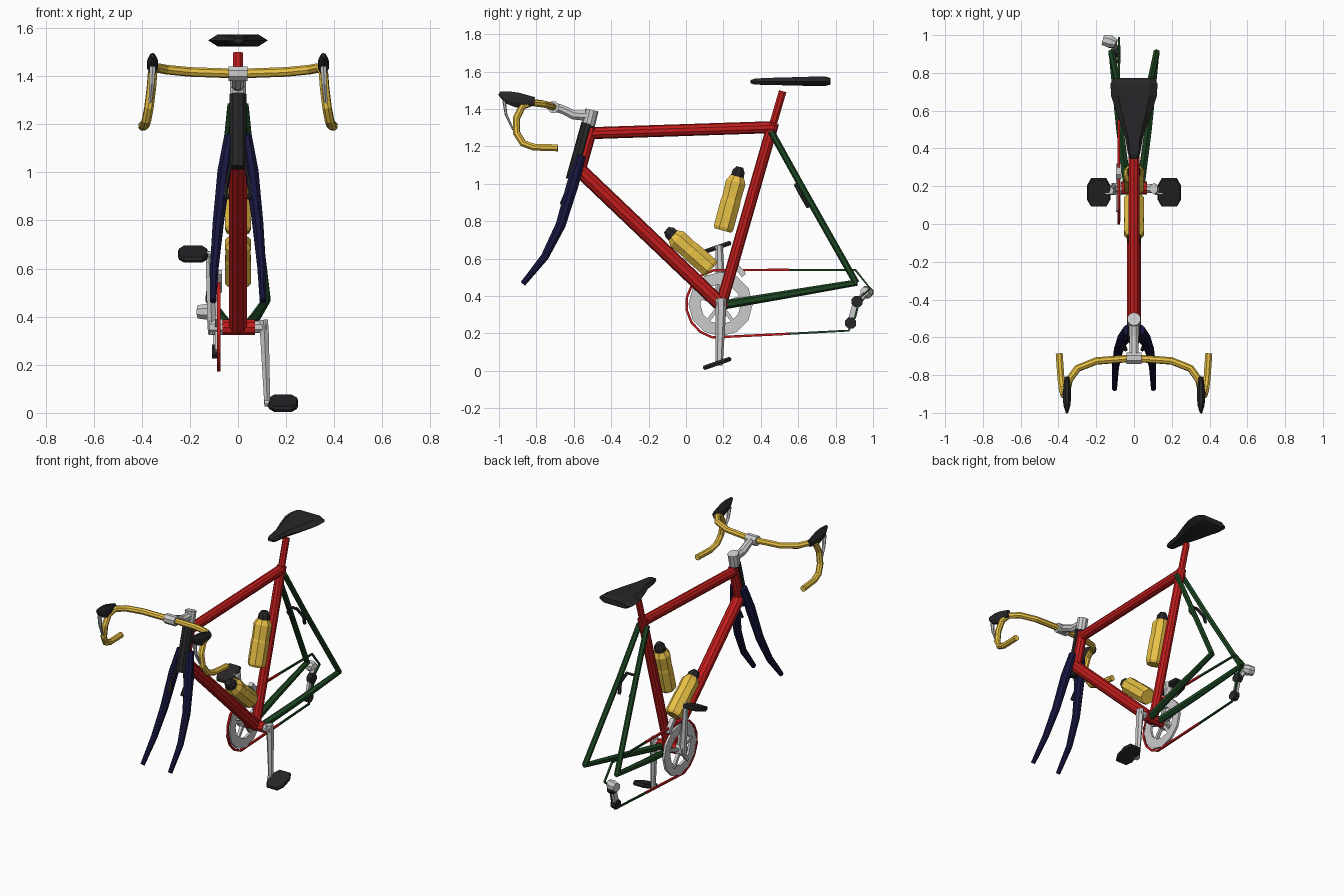
import bpy, bmesh, math
from mathutils import Vector, Quaternion

COLORS = {"red": (0.55, 0.012, 0.012), "yellow": (0.82, 0.54, 0.06), "green": (0.012, 0.06, 0.016),
          "navy": (0.008, 0.008, 0.05), "black": (0.02, 0.02, 0.022)}
MATS = {}
for key, c in COLORS.items():
    MATS[key] = bpy.data.materials.new(key)
    MATS[key].diffuse_color = (*c, 1)


def loft(name, rings, mat=None, cyclic=False):
    """Skin a list of equal-sized rings of points."""
    bm = bmesh.new()
    vs = [[bm.verts.new(p) for p in ring] for ring in rings]
    n = len(vs[0])
    pairs = list(zip(vs, vs[1:] + vs[:1])) if cyclic else list(zip(vs, vs[1:]))
    for a, b in pairs:
        for i in range(n):
            j = (i + 1) % n
            bm.faces.new((a[i], a[j], b[j], b[i]))
    if not cyclic:
        bm.faces.new(vs[0])
        bm.faces.new(vs[-1])
    bmesh.ops.recalc_face_normals(bm, faces=bm.faces)
    me = bpy.data.meshes.new(name)
    bm.to_mesh(me)
    bm.free()
    ob = bpy.data.objects.new(name, me)
    bpy.context.collection.objects.link(ob)
    if mat:
        me.materials.append(MATS[mat])
    return ob


def sweep(name, pts, radii, mat=None, sides=8, flat=(1, 1), cyclic=False):
    """Faceted tube along a path; radii is one number or one per point."""
    pts = [Vector(p) for p in pts]
    n = len(pts)
    if not isinstance(radii, (list, tuple)):
        radii = [radii] * n
    rings, normal, last = [], None, None
    for i, p in enumerate(pts):
        a = pts[i - 1] if (i or cyclic) else p
        b = pts[(i + 1) % n] if (i < n - 1 or cyclic) else p
        d0, d1 = (p - a).normalized(), (b - p).normalized()
        t = (d0 + d1).normalized()
        if normal is None:
            ref = Vector((0, 0, 1)) if abs(t.x) > 0.9 else Vector((1, 0, 0))
            normal = (ref - t * ref.dot(t)).normalized()
        else:
            normal = last.rotation_difference(t) @ normal
        last = t
        side = t.cross(normal)
        ring = []
        for k in range(sides):
            ang = 2 * math.pi * (k + 0.5) / sides
            ring.append(p + radii[i] * (normal * math.cos(ang) * flat[0] + side * math.sin(ang) * flat[1]))
        rings.append(ring)
    return loft(name, rings, mat, cyclic)


def circle(x, y, z, r, n, start=0.0):
    return [(x, y + r * math.cos(start + 2 * math.pi * i / n), z + r * math.sin(start + 2 * math.pi * i / n))
            for i in range(n)]


# Main frame tubes
sweep("top_tube", [(0, -0.53, 1.27), (0, 0.47, 1.303)], 0.032, "red", 10)
sweep("down_tube", [(0, -0.575, 1.08), (0, 0.18, 0.36)], 0.039, "red", 10)
sweep("seat_tube", [(0, 0.19, 0.36), (0, 0.467, 1.325)], 0.031, "red", 10)
sweep("seat_post", [(0, 0.46, 1.30), (0, 0.517, 1.495)], 0.022, "red")
sweep("bottom_bracket", [(-0.07, 0.19, 0.355), (0.07, 0.19, 0.355)], 0.034, "red", 10)
sweep("head_tube", [(0, -0.505, 1.30), (0, -0.575, 1.05)], 0.033, "red", 10)
sweep("head_sleeve", [(0, -0.523, 1.322), (0, -0.607, 1.02)], 0.037, "black", 10)

for s, tag in ((-1, "left"), (1, "right")):
    # Fork blades and rear stays
    sweep("fork_blade_" + tag, [(s * 0.035, -0.56, 1.15), (s * 0.058, -0.605, 1.0), (s * 0.083, -0.67, 0.78),
                                (s * 0.098, -0.755, 0.61), (s * 0.103, -0.872, 0.465)],
          [0.028, 0.035, 0.029, 0.023, 0.016], "navy", 8, (0.85, 1))
    sweep("seat_stay_" + tag, [(s * 0.028, 0.455, 1.28), (s * 0.06, 0.63, 0.965), (s * 0.12, 0.91, 0.47)],
          0.018, "green", 6)
    sweep("chain_stay_" + tag, [(s * 0.035, 0.2, 0.352), (s * 0.075, 0.5, 0.402), (s * 0.12, 0.915, 0.472)],
          [0.024, 0.022, 0.017], "green", 6)
    # Brake hood and lever
    sweep("brake_hood_" + tag, [(s * 0.355, -0.81, 1.44), (s * 0.355, -0.90, 1.447), (s * 0.355, -0.955, 1.462),
                                (s * 0.355, -0.998, 1.485)], [0.025, 0.044, 0.037, 0.012], "black", 8, (0.55, 1))
    sweep("brake_lever_" + tag, [(s * 0.355, -0.972, 1.44), (s * 0.358, -0.962, 1.37), (s * 0.365, -0.925, 1.29)],
          [0.015, 0.012, 0.008], None, 6, (1, 0.6))

# Brake calipers: arches between the blades and between the stays
for name, path in (("front_brake", ((0.045, -0.665, 0.89), (0.055, -0.64, 0.95), (0.03, -0.615, 1.03))),
                   ("rear_brake", ((0.04, 0.655, 0.875), (0.058, 0.62, 0.935), (0.03, 0.588, 0.995)))):
    sweep(name, [*path, *[(-x, y, z) for x, y, z in reversed(path)]], 0.011, "black", 6)

# Stem
sweep("stem_quill", [(0, -0.522, 1.315), (0, -0.503, 1.395)], 0.036, None, 10)
sweep("stem_arm", [(0, -0.505, 1.362), (0, -0.60, 1.368), (0, -0.66, 1.397), (0, -0.71, 1.412)],
      [0.03, 0.027, 0.025, 0.027])
sweep("bar_clamp", [(-0.04, -0.71, 1.41), (0.04, -0.71, 1.41)], 0.033)

# Drop handlebar
half = [(0.2, -0.725, 1.417), (0.3, -0.765, 1.427), (0.343, -0.825, 1.435), (0.355, -0.875, 1.415),
        (0.36, -0.907, 1.35), (0.37, -0.905, 1.27), (0.38, -0.872, 1.217), (0.387, -0.815, 1.196),
        (0.396, -0.685, 1.192)]
sweep("handlebar", [(-x, y, z) for x, y, z in reversed(half)] + [(0, -0.71, 1.41)] + half, 0.02, "yellow")

# Saddle: half width, bottom and top along its length
saddle = []
for y, w, b, t in ((0.345, 0.02, 1.537, 1.555), (0.37, 0.032, 1.53, 1.563), (0.47, 0.05, 1.528, 1.567),
                   (0.58, 0.09, 1.525, 1.57), (0.68, 0.122, 1.523, 1.573), (0.745, 0.124, 1.523, 1.573),
                   (0.772, 0.105, 1.53, 1.566)):
    m = (b + t) / 2
    saddle.append([(w, y, m), (w * 0.68, y, t), (-w * 0.68, y, t), (-w, y, m), (-w * 0.68, y, b), (w * 0.68, y, b)])
loft("saddle", saddle, "black")

# Water bottles with caps
for tag, lo, hi in (("rear", Vector((0, 0.197, 0.75)), Vector((0, 0.288, 1.09))),
                    ("front", Vector((0, 0.137, 0.543)), Vector((0, -0.105, 0.755)))):
    at = lambda f: lo.lerp(hi, f)
    sweep("bottle_" + tag, [at(0), at(0.05), at(0.45), at(0.5), at(0.76), at(0.85)],
          [0.05, 0.058, 0.058, 0.055, 0.058, 0.04], "yellow", 8)
    sweep("bottle_cap_" + tag, [at(0.83), at(0.93), at(1.0)], [0.038, 0.036, 0.02], "black", 8)

# Chainring with spokes
CY, CZ, CX = 0.185, 0.357, -0.08
sweep("chainring", circle(CX, CY, CZ, 0.14, 12), 0.045, None, 4, (0.25, 1), True)
sweep("crank_hub", [(-0.12, CY, CZ), (-0.065, CY, CZ)], 0.035)
for i, p in enumerate(circle(CX - 0.005, CY, CZ, 0.125, 5, 0.3)):
    sweep(f"chainring_spoke_{i}", [(CX - 0.005, CY, CZ), p], 0.014, None, 4)

# Chain: front wrap and rear run through the derailleur
arc = [(CX, CY + 0.184 * math.cos(a), CZ + 0.184 * math.sin(a))
       for a in (math.radians(80 + 22 * i) for i in range(9))]
sweep("chain_front", [(CX, 0.55, 0.54), *arc, (CX, 0.55, 0.198)], 0.009, "red", 4)
sweep("chain_rear", [(CX, 0.55, 0.54), (CX, 0.905, 0.54), (CX, 0.985, 0.44), (CX, 0.93, 0.39),
                     (CX, 0.905, 0.29), (CX, 0.87, 0.215), (CX, 0.55, 0.198)], 0.008, "green", 4)

# Derailleurs
sweep("derailleur_body", [(-0.095, 0.955, 0.425), (-0.125, 0.965, 0.42), (-0.165, 0.975, 0.42)], [0.025, 0.036, 0.03])
sweep("derailleur_arm", [(-0.11, 0.965, 0.42), (-0.1, 0.92, 0.37)], 0.018, None, 6)
sweep("derailleur_cage", [(-0.095, 0.915, 0.38), (-0.095, 0.878, 0.25)], 0.026, None, 4, (0.5, 1))
for tag, y, z in (("upper", 0.915, 0.37), ("lower", 0.88, 0.255)):
    sweep("pulley_" + tag, [(-0.108, y, z), (-0.072, y, z)], 0.032, "black")
sweep("front_derailleur", [(CX, 0.25, 0.585), (CX, 0.31, 0.51)], 0.02, None, 4)

# Cranks, pedal axles and pedals
for s, tag, z_end in ((1, "right", 0.04), (-1, "left", 0.66)):
    up = 0.03 if z_end > CZ else -0.03
    sweep("crank_" + tag, [(s * 0.105, 0.187, CZ - up), (s * 0.11, 0.187, CZ + up), (s * 0.122, 0.177, z_end + up * 0.4)],
          [0.03, 0.028, 0.019], None, 6, (0.75, 1))
    sweep("crank_axle_" + tag, [(s * 0.06, 0.187, CZ), (s * 0.118, 0.187, CZ)], 0.026)
    sweep("pedal_axle_" + tag, [(s * 0.11, 0.167, z_end), (s * 0.15, 0.167, z_end)], 0.014, None, 6)
    u, n = Vector((0, 0.945, 0.327)), Vector((0, -0.327, 0.945))
    c = Vector((s * 0.187, 0.167, z_end))
    outline = [(0.062, 0.04), (0.04, 0.08), (-0.04, 0.08), (-0.062, 0.04),
               (-0.062, -0.04), (-0.04, -0.08), (0.04, -0.08), (0.062, -0.04)]
    loft("pedal_" + tag, [[c + Vector((x * k, 0, 0)) + u * (y * k) + n * h for x, y in outline]
                          for h, k in ((-0.012, 0.93), (0, 1), (0.012, 0.93))], "black")
